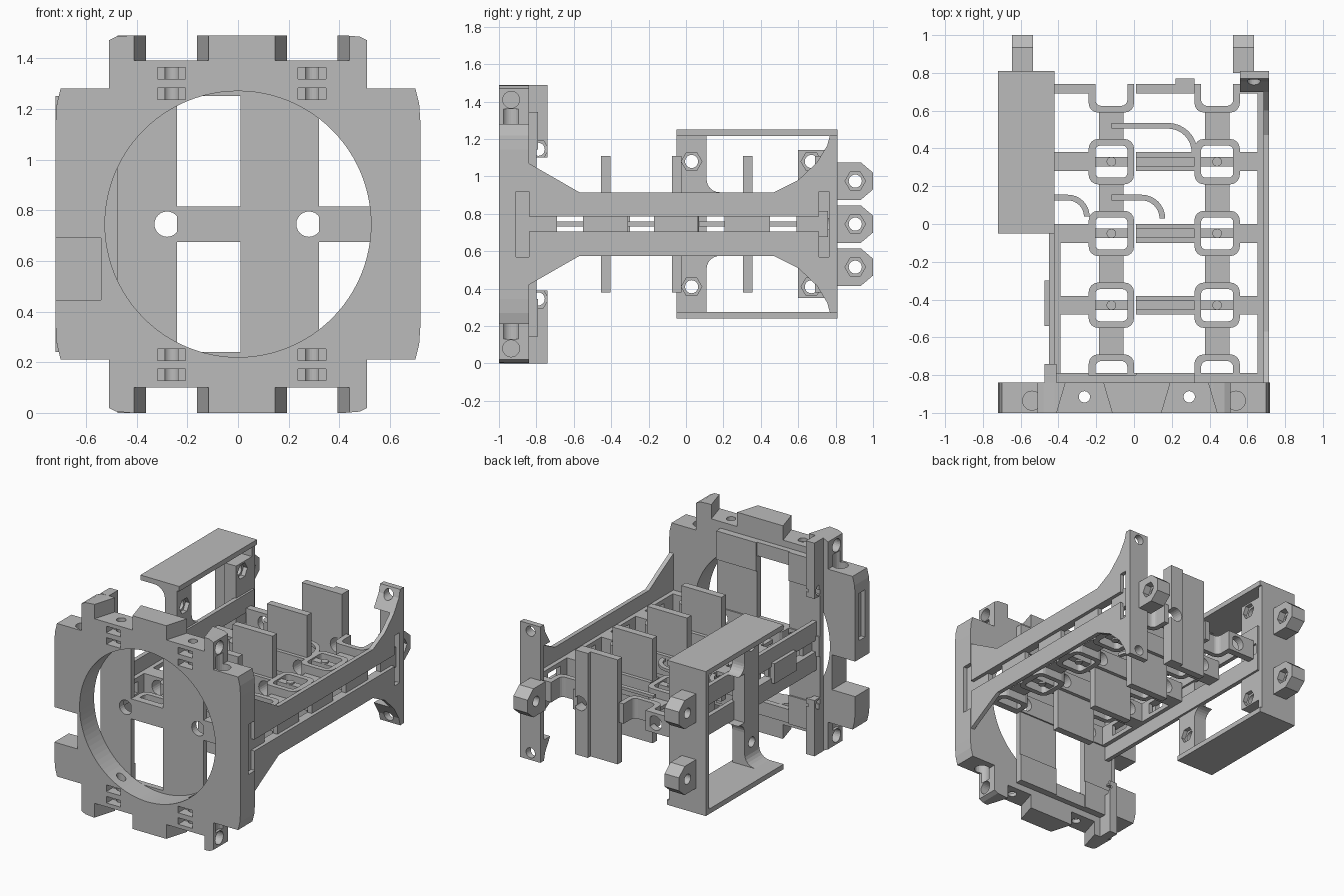
import bpy, bmesh, math
from mathutils import Vector

default_cube = bpy.data.objects.get("Cube")
if default_cube:
    bpy.data.objects.remove(default_cube)

grey = bpy.data.materials.new("plain grey")
grey.use_nodes = True
grey.diffuse_color = (0.5, 0.5, 0.5, 1)
grey.node_tree.nodes["Principled BSDF"].inputs["Base Color"].default_value = grey.diffuse_color

MID = 0.745                    # height of the horizontal symmetry plane
DECK = 0.07                    # half height of the deck parts
PLATE_BACK = -0.84
ROWS = (0.33, -0.05, -0.43)    # cross bar positions
COLUMNS = (-0.12, 0.44)        # pocket columns
SPANS = ((-0.42, -0.24), (0.01, 0.32), (0.56, 0.69))


def finish(name, bm):
    bmesh.ops.recalc_face_normals(bm, faces=bm.faces[:])
    mesh = bpy.data.meshes.new(name)
    bm.to_mesh(mesh)
    bm.free()
    mesh.materials.append(grey)
    obj = bpy.data.objects.new(name, mesh)
    bpy.context.scene.collection.objects.link(obj)
    return obj


def prism(name, outline, axis, start, end):
    """Extrude an outline lying in the plane across the given axis."""
    place = {"x": lambda u, v, t: (t, u, v),
             "y": lambda u, v, t: (u, t, v),
             "z": lambda u, v, t: (u, v, t)}[axis]
    bm = bmesh.new()
    base = bm.faces.new([bm.verts.new(place(u, v, start)) for u, v in outline])
    grown = bmesh.ops.extrude_face_region(bm, geom=[base])["geom"]
    offset = Vector(place(0, 0, end - start))
    bmesh.ops.translate(bm, vec=offset, verts=[g for g in grown if isinstance(g, bmesh.types.BMVert)])
    return finish(name, bm)


def box(name, xs, ys, zs):
    (left, right), (front, back) = xs, ys
    return prism(name, [(left, front), (right, front), (right, back), (left, back)], "z", *zs)


def level(half):
    """Height range centred on the symmetry plane."""
    return (MID - half, MID + half)


def both(name, xs, ys, low, high):
    """A box above the symmetry plane and its twin below."""
    return [box("upper_" + name, xs, ys, (MID + low, MID + high)),
            box("lower_" + name, xs, ys, (MID - high, MID - low))]


def rod(name, u, v, radius, axis, start, end, count=24):
    turns = [math.tau * i / count for i in range(count)]
    ring = [(u + radius * math.cos(a), v + radius * math.sin(a)) for a in turns]
    return prism(name, ring, axis, start, end)


def cut(obj, cutters):
    for cutter in cutters:
        mod = obj.modifiers.new("cut", "BOOLEAN")
        mod.operation = "DIFFERENCE"
        mod.solver = "EXACT"
        mod.object = cutter
    graph = bpy.context.evaluated_depsgraph_get()
    mesh = bpy.data.meshes.new_from_object(obj.evaluated_get(graph))
    obj.modifiers.clear()
    obj.data = mesh


def discard(cutters):
    for cutter in cutters:
        bpy.data.objects.remove(cutter)


def nut_seat(y, z, face, depth):
    """Cutters for a bolt hole with a hexagonal recess in its +x face."""
    return [rod("bolt_hole", y, z, 0.035, "x", face - 0.2, face + 0.1),
            rod("nut_recess", y, z, 0.055, "x", face - depth, face + 0.1, 6)]


def strip(name, inner, outer, zs, closed=False):
    """Band of constant height between two matching lines."""
    bm = bmesh.new()
    lines = [[bm.verts.new((x, y, z)) for x, y in pts] for z in zs for pts in (inner, outer)]
    cycle = [lines[0], lines[1], lines[3], lines[2]]
    count = len(inner)
    for i in range(count if closed else count - 1):
        j = (i + 1) % count
        for a, b in zip(cycle, cycle[1:] + cycle[:1]):
            bm.faces.new((a[i], a[j], b[j], b[i]))
    if not closed:
        for i in (0, count - 1):
            bm.faces.new([line[i] for line in cycle])
    return finish(name, bm)


def rounded(x, y, half_x, half_y, radius):
    points = []
    for k, (sx, sy) in enumerate(((1, 1), (-1, 1), (-1, -1), (1, -1))):
        for step in range(5):
            a = math.pi / 2 * (k + step / 4)
            points.append((x + sx * (half_x - radius) + radius * math.cos(a),
                           y + sy * (half_y - radius) + radius * math.sin(a)))
    return points


def hook(points, end):
    """Half of a rounded loop with both legs run on to the given y."""
    return [(points[0][0], end)] + points + [(points[-1][0], end)]


# Front plate outline, one quarter mirrored around
quarter = [(0.42, 0.745), (0.48, 0.74), (0.51, 0.725), (0.51, 0.535),
           (0.7, 0.535), (0.715, 0.475), (0.72, 0.4)]
half = quarter + [(x, -h) for x, h in reversed(quarter)]
outline = [(x, MID + h) for x, h in half] + [(-x, MID + h) for x, h in reversed(half)]
plate = prism("front_plate", outline, "y", -1, PLATE_BACK)

# Plate openings: bore, edge notches, vent slots, screw holes, cable gap
cutters = [rod("bore", 0, MID, 0.525, "y", -1.1, -0.7, 96),
           box("cable_gap", (-0.8, -0.54), (-1.1, -0.7), (0.445, 0.69)),
           box("side_recess", (-0.8, -0.69), (-0.95, -0.88), (0.82, 1.15)),
           box("strap_recess", (0.69, 0.8), (-0.91, -0.8), level(0.175))]
for sign in (1, -1):
    for x in (-0.2625, 0.2925):
        notch = [(x - 0.15, -1.01), (x + 0.15, -1.01), (x + 0.097, -0.83), (x - 0.097, -0.83)]
        cutters.append(prism("notch", notch, "z", MID + sign * 0.645, MID + sign * 0.9))
        cutters.append(rod("screw_hole", x, -0.915, 0.03, "z", MID + sign * 0.4, MID + sign * 0.7))
        for h in (0.515, 0.595):
            z = MID + sign * h
            cutters.append(box("vent", (x - 0.055, x + 0.055), (-1.1, -0.93), (z - 0.023, z + 0.023)))
    for side in (1, -1):
        cutters.append(rod("tab_hole", -0.935, MID + sign * 0.665, 0.045, "x", side * 0.45, side * 0.6))
        cutters.append(rod("shoulder_hole", side * 0.54, -0.935, 0.05, "z",
                           MID + sign * 0.42, MID + sign * 0.615))
cut(plate, cutters)
discard(cutters)

# Long bores through the deck, and slots through the rails and walls
bores = [rod("bore", x, MID, 0.05, "y", -0.95, 0.9) for x in (-0.28, 0.28)]
slots = [box("slot", (-0.6, 0.8), (y, y + 0.14), level(0.04)) for y in (-0.69, -0.31, 0.065, 0.45)]
wall_slot = box("wall_slot", (-0.6, 0.8), (-0.87, 0.765), level(0.04))

# Panels behind the plate and the deck's front bar
for xs in ((-0.475, -0.24), (0.01, 0.32)):
    panel = box("rear_panel", xs, (PLATE_BACK, -0.8), level(0.53))
    cut(panel, bores)
    both("panel_pad", xs, (PLATE_BACK, -0.79), 0.4, 0.6)
both("bridge_pad", (-0.24, 0.01), (PLATE_BACK, -0.8), 0.505, 0.6)
bar = box("front_bar", (-0.475, 0.69), (PLATE_BACK, -0.79), level(DECK))
cut(bar, bores)
posts = both("corner_post", (-0.475, -0.41), (PLATE_BACK, -0.74), 0.355, 0.745)
for post, h in zip(posts, (0.4, -0.4)):
    seat = nut_seat(-0.79, MID + h, -0.41, 0.02)
    cut(post, seat)
    discard(seat)

# Flared side wall with its back post
tip = [(0.7, 0.33), (0.755, 0.42), (0.77, 0.475), (0.81, 0.475)]
rim = [(PLATE_BACK, 0.325), (-0.57, 0.17), (0.47, 0.17), (0.6, 0.235)] + tip
profile = [(y, MID + h) for y, h in rim] + [(y, MID - h) for y, h in reversed(rim)]
strap = box("strap_slot", (0.6, 0.8), (0.71, 0.765), level(0.175))
wall = prism("left_side_wall", profile, "x", 0.685, 0.715)
cut(wall, [wall_slot, strap])
back_post = box("back_post", (0.56, 0.715), (0.77, 0.81), level(0.475))
for sign in (1, -1):
    hole = rod("post_hole", 0.635, MID + sign * 0.425, 0.035, "y", 0.6, 0.9)
    flare = prism("post_flare", [(y, MID + sign * h) for y, h in tip + [(0.81, 0.33)]], "x", 0.56, 0.715)
    for part in (flare, back_post):
        cut(part, [hole])
    discard([hole])

# Straight wall on the other side, deck rails and small tab
right_wall = box("right_side_wall", (-0.45, -0.42), (PLATE_BACK, 0.78), level(0.17))
cut(right_wall, [wall_slot])
for name, xs, end in (("right_rail", (-0.42, -0.39), 0), ("left_rail", (0.655, 0.69), 0.76)):
    rail = box(name, xs, (PLATE_BACK, end), level(DECK))
    cut(rail, slots)
box("side_tab", (-0.475, -0.44), (-0.54, -0.3), level(DECK))

# Cross bars, tall fins, pocket rings and pegs
pierced = [box("back_fin", SPANS[1], (0.69, 0.74), level(0.365)),
           box("back_fin_step", (0.22, 0.32), (0.74, 0.77), level(0.365))]
for y in ROWS:
    pierced += [box("cross_bar", xs, (y - 0.05, y + 0.05), level(DECK)) for xs in SPANS]
    pierced.append(box("fin", SPANS[1], (y - 0.025, y + 0.025), level(0.365)))
pierced += [box("back_bar", xs, (0.69, 0.74), level(DECK)) for xs in SPANS]
for part in pierced:
    cut(part, bores)

for x in COLUMNS:
    for y in ROWS:
        strip("pocket_ring", rounded(x, y, 0.085, 0.085, 0.025),
              rounded(x, y, 0.12, 0.12, 0.05), level(DECK), True)
        box("pocket_bar", (x - 0.1, x + 0.1), (y - 0.025, y + 0.025), level(0.06))
        rod("peg", x, y, 0.025, "z", *level(DECK))
    for y, end, first in ((0.7, 0.74, 10), (-0.8, PLATE_BACK, 0)):
        loops = [rounded(x, y, 0.12 - t, 0.11 - t, 0.05 - t / 2)[first:first + 10] for t in (0.035, 0)]
        strip("end_hook", *[hook(loop, end) for loop in loops], level(DECK))
    for y in (0.52, 0.14, -0.24, -0.62):
        box("contact_strip", (x - 0.065, x + 0.065), (y - 0.085, y + 0.085), level(0.013))

# Curved cable guides
for start, bend, y, radius in ((-0.12, 0.18, 0.52, 0.14), (-0.42, -0.35, 0.14, 0.1), (-0.12, 0.04, 0.14, 0.11)):
    lines = []
    for r in (radius - 0.015, radius + 0.015):
        angles = [math.pi / 2 * (1 - i / 8) for i in range(9)]
        arc = [(bend + r * math.cos(a), y - radius + r * math.sin(a)) for a in angles]
        lines.append([(start, arc[0][1])] + arc)
    strip("cable_guide", *lines, (MID + 0.05, MID + DECK))

# Open side box: thick inner wall with windows, lids and back wall
inner = (-0.53, -0.435)
both("box_lid", (-0.72, -0.42), (-0.05, 0.81), 0.47, 0.505)
box("box_back", (-0.72, -0.435), (0.775, 0.81), level(0.5))
for name, y, ys, tall in (("box_front_web", 0.03, (-0.05, 0.11), 0.49), ("box_back_web", 0.67, (0.6, 0.79), 0.395)):
    web = box(name, inner, ys, level(tall))
    for h in (0.335, -0.335):
        seat = nut_seat(y, MID + h, inner[1], 0.03)
        cut(web, seat)
        discard(seat)
discard(bores + slots + [wall_slot, strap])
for sign in (1, -1):
    sweep = [math.pi / 2 * i / 6 for i in range(7)]
    window = [(0.11 + 0.07 * (1 - math.sin(a)), MID + sign * (0.17 + 0.07 * (1 - math.cos(a)))) for a in sweep]
    prism("window_fillet", [(0.11, MID + sign * 0.17)] + window, "x", *inner)
    gusset = [(inner[0] - 0.08 * (1 - math.sin(a)), MID + sign * (0.47 - 0.08 * (1 - math.cos(a)))) for a in sweep]
    prism("lid_fillet", [(inner[0], MID + sign * 0.47)] + gusset, "y", -0.05, 0.11)

# Nut bosses on the back
for x, h in ((-0.59, 0.23), (-0.59, -0.23), (0.58, 0)):
    z = MID + h
    shape = [(0.8, z - 0.1), (0.935, z - 0.1), (1, z - 0.045), (1, z + 0.045), (0.935, z + 0.1), (0.8, z + 0.1)]
    boss = prism("nut_boss", shape, "x", x - 0.055, x + 0.055)
    seat = nut_seat(0.905, z, x + 0.055, 0.05)
    cut(boss, seat)
    discard(seat)
